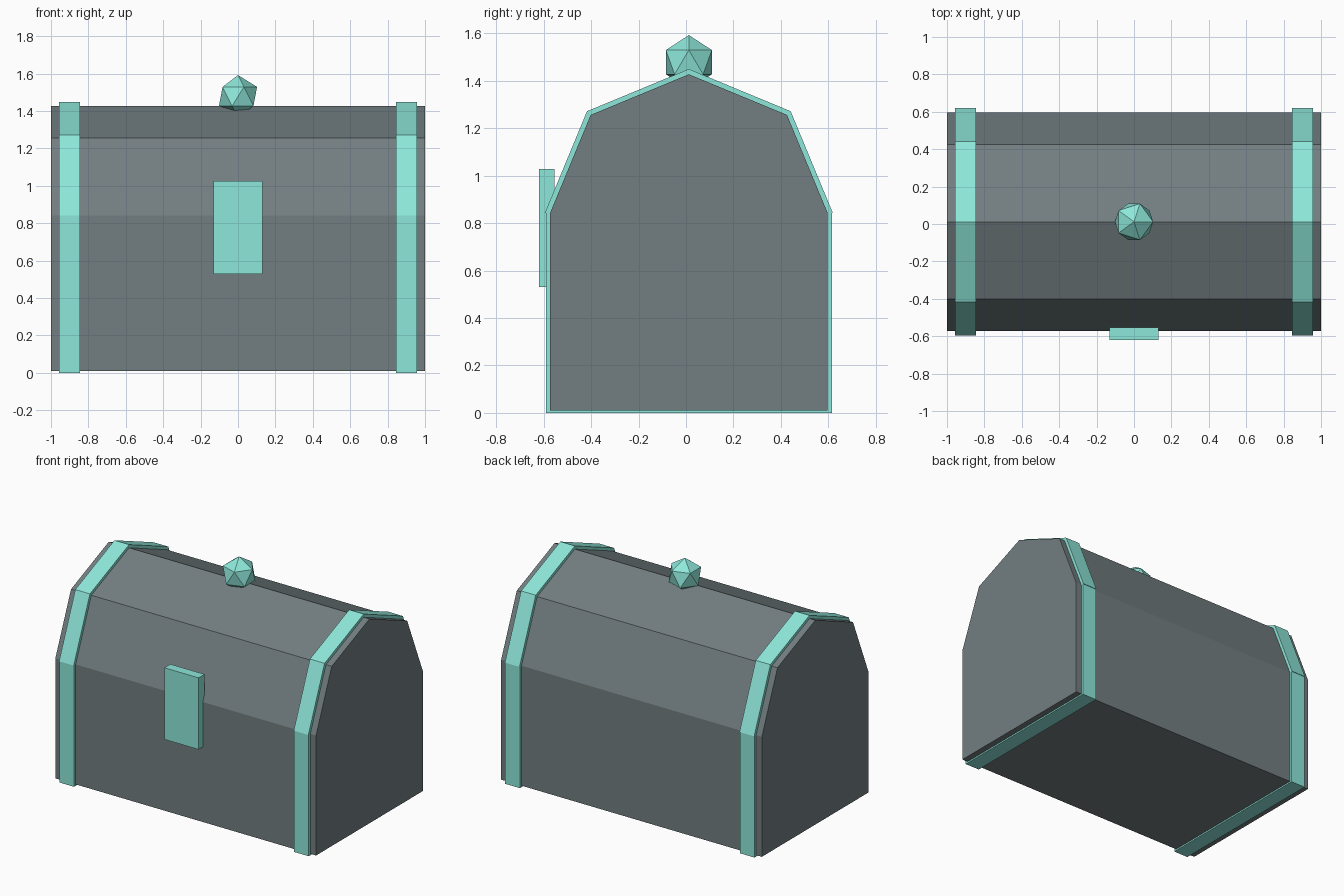
import bpy, bmesh, math

if "Cube" in bpy.data.objects:
    bpy.data.objects.remove(bpy.data.objects["Cube"])

CY = 0.012      # chest centre line in y
SPRING = 0.842  # height where the lid arch begins


def paint(obj, mat):
    obj.data.materials.append(mat)
    return obj


def material(name, rgb):
    m = bpy.data.materials.new(name)
    m.diffuse_color = (*rgb, 1)
    m.use_nodes = True
    m.node_tree.nodes["Principled BSDF"].inputs["Base Color"].default_value = m.diffuse_color
    return m


def arch_profile(half, bottom, radius):
    """Straight sides topped by half an octagon, as (y, z) points."""
    arch = [(CY + radius * math.cos(i * math.pi / 4),
             SPRING + radius * math.sin(i * math.pi / 4)) for i in range(5)]
    pts = [(CY + half, bottom)]
    if radius > half:
        pts.append((CY + half, SPRING))
    pts += arch
    if radius > half:
        pts.append((CY - half, SPRING))
    return pts + [(CY - half, bottom)]


def prism(name, profile, x0, x1, mat):
    """Extrude a (y, z) profile along x."""
    bm = bmesh.new()
    face = bm.faces.new([bm.verts.new((x0, y, z)) for y, z in profile])
    out = bmesh.ops.extrude_face_region(bm, geom=[face])
    verts = [g for g in out["geom"] if isinstance(g, bmesh.types.BMVert)]
    bmesh.ops.translate(bm, vec=(x1 - x0, 0, 0), verts=verts)
    if face.is_valid and len(face.edges[0].link_faces) < 2:
        bm.faces.new([v for v in face.verts])
    bmesh.ops.recalc_face_normals(bm, faces=bm.faces)
    mesh = bpy.data.meshes.new(name)
    bm.to_mesh(mesh)
    bm.free()
    obj = bpy.data.objects.new(name, mesh)
    bpy.context.collection.objects.link(obj)
    return paint(obj, mat)


wood = material("dark_slate", (0.17, 0.21, 0.22))
trim = material("teal_trim", (0.27, 0.80, 0.70))

# Chest body with faceted lid
prism("chest_body", arch_profile(0.585, 0.01, 0.585), -1.0, 1.0, wood)

# Raised bands near both ends
for side, x in (("left", -0.9), ("right", 0.9)):
    prism(side + "_band", arch_profile(0.603, 0.0, 0.607), x - 0.056, x + 0.056, trim)

# Lock plate on the front
y0, y1, z0, z1 = -0.619, -0.554, 0.53, 1.027
prism("lock_plate", [(y0, z0), (y1, z0), (y1, z1), (y0, z1)], -0.131, 0.131, trim)

# Faceted knob on the ridge
bpy.ops.mesh.primitive_ico_sphere_add(subdivisions=1, radius=0.114, location=(0, CY, 1.478))
knob = bpy.context.object
knob.name = "lid_knob"
paint(knob, trim)
